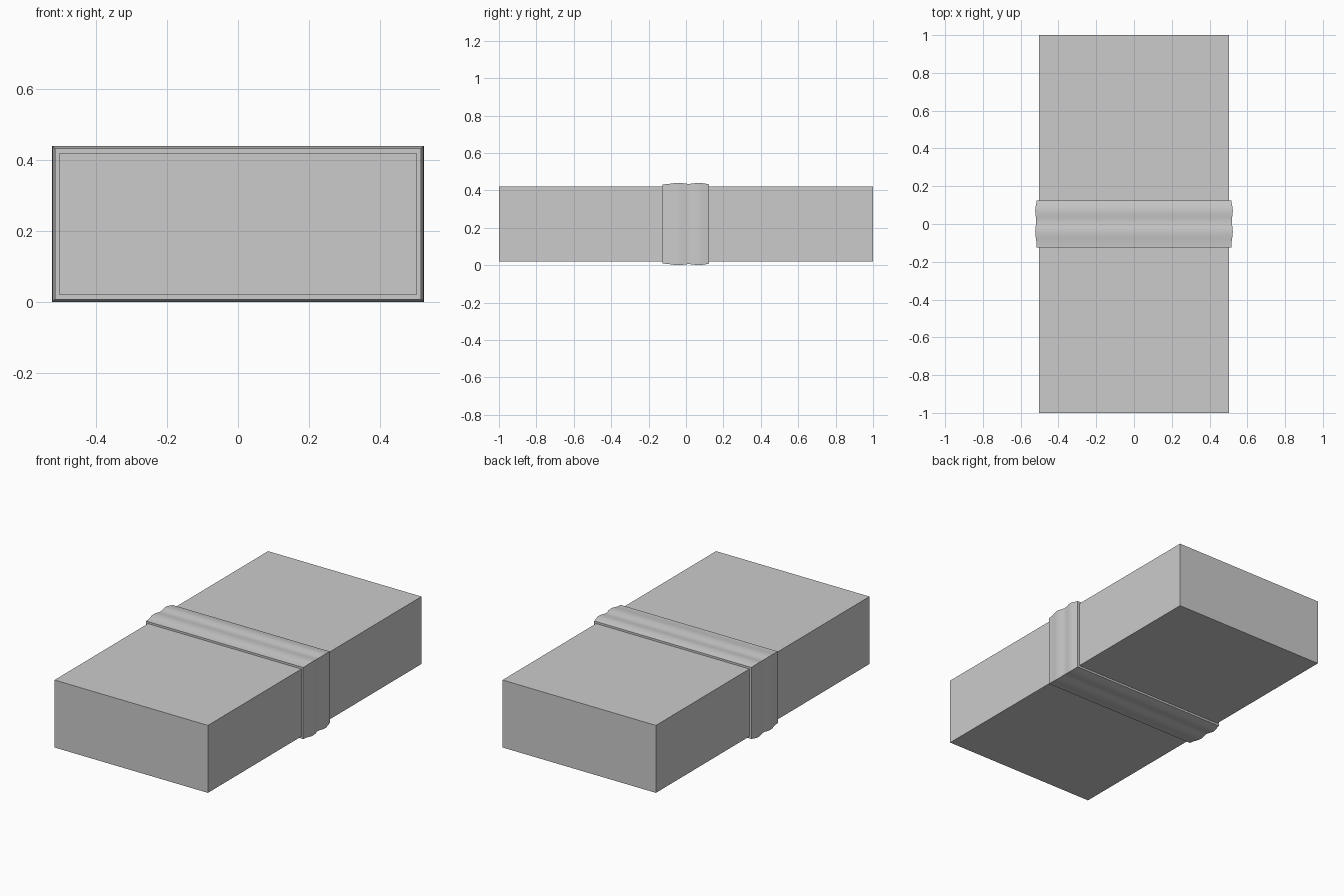
import bpy, bmesh

if "Cube" in bpy.data.objects:
    bpy.data.objects.remove(bpy.data.objects["Cube"])

HX, HY, Z0, Z1 = 0.503, 1.0, 0.02, 0.42


def finish(name, bm):
    bmesh.ops.recalc_face_normals(bm, faces=bm.faces)
    mesh = bpy.data.meshes.new(name)
    bm.to_mesh(mesh)
    bm.free()
    obj = bpy.data.objects.new(name, mesh)
    bpy.context.collection.objects.link(obj)
    return obj


# main block
bm = bmesh.new()
bmesh.ops.create_cube(bm, size=1)
bmesh.ops.scale(bm, vec=(2 * HX, 2 * HY, Z1 - Z0), verts=bm.verts)
bmesh.ops.translate(bm, vec=(0, 0, (Z0 + Z1) / 2), verts=bm.verts)
finish("block", bm)

# wrapped band: (y, offset from block) profile with two soft ridges
profile = [(-0.125, 0.0), (-0.125, 0.012), (-0.10, 0.013), (-0.08, 0.016),
           (-0.06, 0.019), (-0.04, 0.02), (-0.02, 0.0185), (0.0, 0.0155),
           (0.017, 0.0145), (0.035, 0.0165), (0.055, 0.0195), (0.073, 0.02),
           (0.09, 0.018), (0.107, 0.015), (0.124, 0.012), (0.124, 0.0)]
bm = bmesh.new()
rings = []
for y, d in profile:
    x, lo, hi = HX + d, Z0 - d, Z1 + d
    rings.append([bm.verts.new(p) for p in
                  ((-x, y, lo), (x, y, lo), (x, y, hi), (-x, y, hi))])
for i, ring in enumerate(rings):
    nxt = rings[(i + 1) % len(rings)]
    for k in range(4):
        j = (k + 1) % 4
        bm.faces.new((ring[k], ring[j], nxt[j], nxt[k]))
band = finish("band", bm)

# smooth ridges with crisp corners
bpy.context.view_layer.objects.active = band
band.select_set(True)
bpy.ops.object.shade_smooth_by_angle(angle=0.6)
